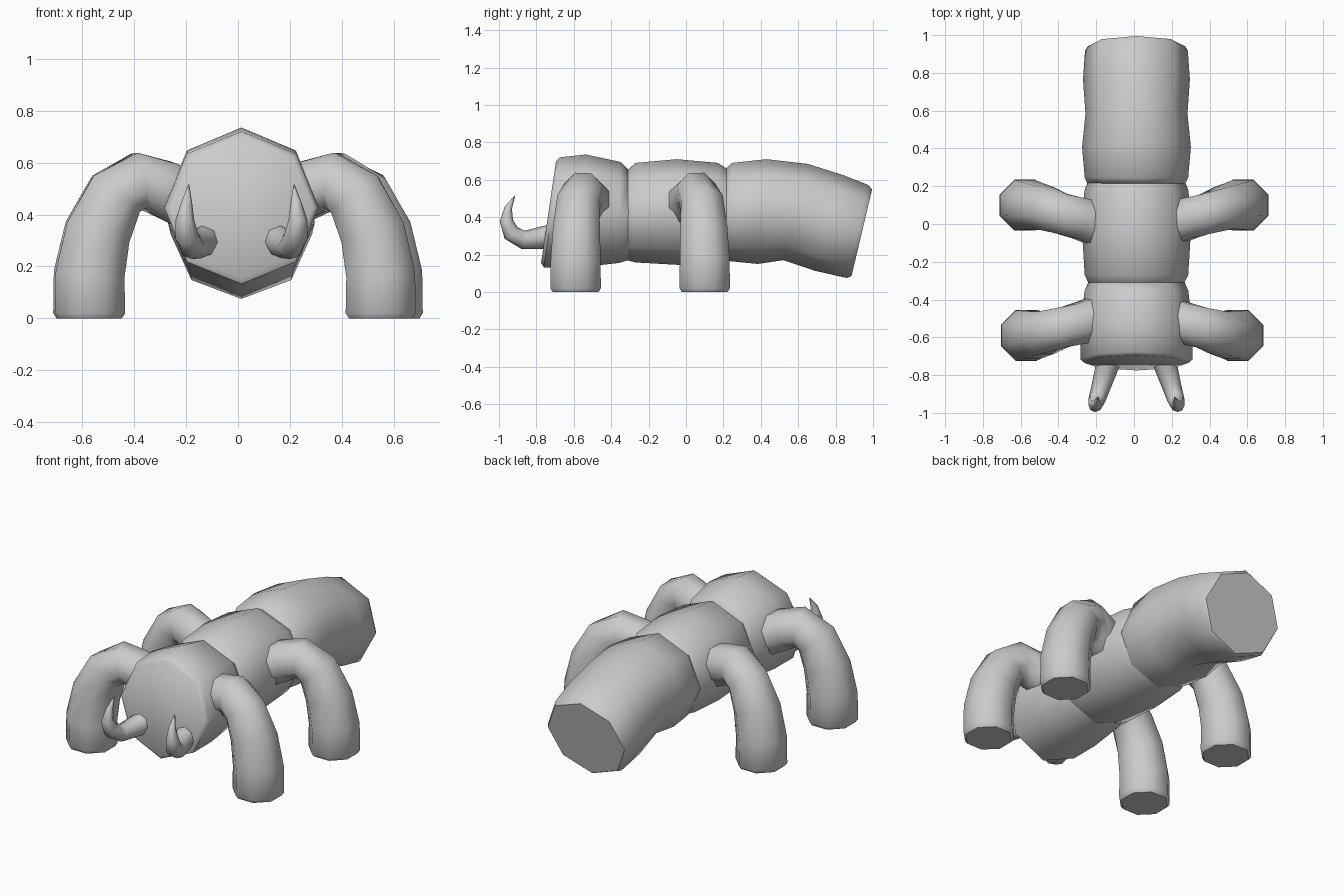
import bpy, bmesh, math
from mathutils import Vector

if "Cube" in bpy.data.objects:
    bpy.data.objects.remove(bpy.data.objects["Cube"])

SIDES = 8
MID = 0.013  # body sits a touch right of centre


def loft(name, rings, phase=0.0):
    """Skin octagonal rings given as (centre, u, v) and cap both ends."""
    bm = bmesh.new()
    loops = []
    for c, u, v in rings:
        angs = [2 * math.pi * i / SIDES + phase for i in range(SIDES)]
        loops.append([bm.verts.new(c + u * math.cos(a) + v * math.sin(a)) for a in angs])
    for a, b in zip(loops, loops[1:]):
        for i in range(SIDES):
            j = (i + 1) % SIDES
            bm.faces.new((a[i], a[j], b[j], b[i]))
    bm.faces.new(loops[0])
    bm.faces.new(loops[-1])
    bmesh.ops.recalc_face_normals(bm, faces=bm.faces)
    me = bpy.data.meshes.new(name)
    bm.to_mesh(me)
    bm.free()
    ob = bpy.data.objects.new(name, me)
    bpy.context.collection.objects.link(ob)
    bpy.ops.object.select_all(action='DESELECT')
    ob.select_set(True)
    bpy.context.view_layer.objects.active = ob
    bpy.ops.object.shade_smooth_by_angle(angle=math.radians(50))
    return ob


def body(name, sections):
    """Sections: top y, top z, bottom y, bottom z, half width."""
    rings = []
    for ty, tz, by, bz, w in sections:
        top, bot = Vector((MID, ty, tz)), Vector((MID, by, bz))
        rings.append(((top + bot) / 2, Vector((w, 0, 0)), (top - bot) / 2))
    return loft(name, rings)


def tube(name, path, ref, phase):
    """Path: x, y, z, radius."""
    pts = [Vector(p[:3]) for p in path]
    rings = []
    for i, p in enumerate(pts):
        t = (pts[min(i + 1, len(pts) - 1)] - pts[max(i - 1, 0)]).normalized()
        u = (ref - t * ref.dot(t)).normalized()
        rings.append((p, u * path[i][3], t.cross(u) * path[i][3]))
    return loft(name, rings, phase)


# Body segments, front to back
body("head_segment", [
    (-.695, .70, -.775, .155, .275), (-.675, .72, -.76, .132, .297),
    (-.535, .735, -.58, .13, .297), (-.35, .695, -.36, .155, .275),
    (-.308, .655, -.308, .17, .255)])
body("middle_segment", [
    (-.31, .655, -.31, .168, .255), (-.27, .69, -.27, .158, .274),
    (-.05, .71, -.04, .145, .288), (.17, .69, .18, .158, .276),
    (.218, .66, .218, .168, .26)])
body("tail_segment", [
    (.214, .66, .214, .168, .26), (.245, .69, .25, .163, .274),
    (.43, .71, .385, .15, .288), (.65, .685, .52, .17, .27),
    (.84, .625, .69, .113, .283), (.975, .572, .86, .075, .272),
    (.995, .548, .885, .085, .258)])

# Legs: arch out of the body and drop to the ground (x, sweep, z, radius)
LEG = [(.20, 0, .46, .12), (.29, .03, .50, .117), (.385, .055, .53, .116),
       (.475, .085, .475, .122), (.545, .095, .33, .136),
       (.577, .10, .17, .144), (.577, .10, .02, .146), (.577, .10, 0, .132)]
for pair, y0, sweep, shift, sx in (("front", -.50, -.9, -.01, .97), ("rear", 0, 1, 0, 1)):
    for side, s in (("left", -1), ("right", 1)):
        path = [(s * x * sx + shift, y0 + dy * sweep, z, r) for x, dy, z, r in LEG]
        leg = tube(f"{pair}_leg_{side}", path, Vector((0, 1, 0)), math.pi / 8)
        # level the sole on the ground
        for v in leg.data.vertices:
            v.co.z = max(v.co.z, 0)

# Tusks: run forward then hook upward to a point
TUSK = [(.135, -.68, .305, .065), (.16, -.77, .29, .06), (.19, -.87, .278, .05),
        (.21, -.935, .315, .046), (.218, -.96, .38, .036),
        (.21, -.95, .45, .02), (.203, -.915, .515, .002)]
for side, s in (("left", -1), ("right", 1)):
    tube(f"tusk_{side}", [(MID + s * x, y, z, r) for x, y, z, r in TUSK],
         Vector((1, 0, 0)), 0)
